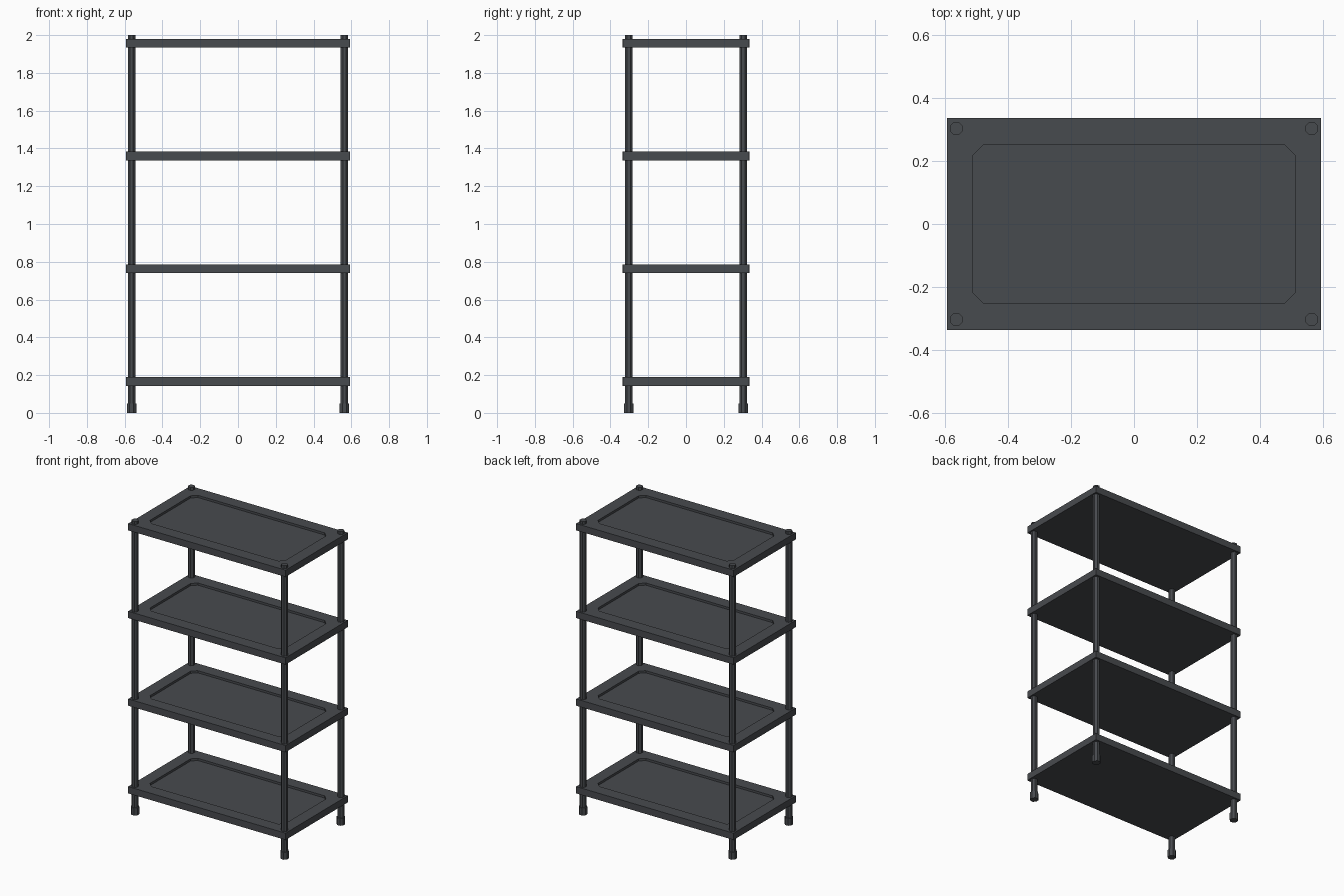
import bpy, bmesh, math
from mathutils import Matrix

if "Cube" in bpy.data.objects:
    bpy.data.objects.remove(bpy.data.objects["Cube"])

steel = bpy.data.materials.new("dark grey metal")
steel.diffuse_color = (0.064, 0.069, 0.077, 1)
steel.use_nodes = True
steel.node_tree.nodes["Principled BSDF"].inputs["Base Color"].default_value = steel.diffuse_color

HX, HY = 0.593, 0.335      # shelf half size
PX, PY = 0.563, 0.303      # pole positions
THICK, DEPTH = 0.046, 0.015


def finish(name, bm):
    bmesh.ops.recalc_face_normals(bm, faces=bm.faces[:])
    me = bpy.data.meshes.new(name)
    bm.to_mesh(me)
    bm.free()
    me.materials.append(steel)
    ob = bpy.data.objects.new(name, me)
    bpy.context.collection.objects.link(ob)
    return ob


def ring(bm, hx, hy, c, z):
    """Eight-point rectangle loop with corners cut by c."""
    pts = [(hx, -hy + c), (hx, hy - c), (hx - c, hy), (-hx + c, hy),
           (-hx, hy - c), (-hx, -hy + c), (-hx + c, -hy), (hx - c, -hy)]
    return [bm.verts.new((x, y, z)) for x, y in pts]


def bridge(bm, a, b):
    n = len(a)
    for i in range(n):
        bm.faces.new((a[i], a[(i + 1) % n], b[(i + 1) % n], b[i]))


# shelf: slab with a shallow chamfered-corner tray pressed into the top
def shelf(name, z):
    bm = bmesh.new()
    top = z + THICK
    rings = [ring(bm, HX, HY, 0.0004, z), ring(bm, HX, HY, 0.0004, top),
             ring(bm, 0.51, 0.25, 0.032, top),
             ring(bm, 0.51, 0.25, 0.032, top - DEPTH)]
    for a, b in zip(rings, rings[1:]):
        bridge(bm, a, b)
    bm.faces.new(rings[0])
    bm.faces.new(rings[-1])
    finish(name, bm)


# octagonal rod with flats facing the axes
def rod(name, x, y, z0, z1, width):
    bm = bmesh.new()
    r = width / 2 / math.cos(math.pi / 8)
    m = Matrix.Translation((x, y, (z0 + z1) / 2)) @ Matrix.Rotation(math.pi / 8, 4, 'Z')
    bmesh.ops.create_cone(bm, cap_ends=True, segments=8, radius1=r, radius2=r,
                          depth=z1 - z0, matrix=m)
    finish(name, bm)


for i, z in enumerate((0.143, 0.740, 1.337, 1.934)):
    shelf(f"shelf_{i + 1}", z)

for sx, side in ((-1, "left"), (1, "right")):
    for sy, end in ((-1, "front"), (1, "back")):
        rod(f"{end}_{side}_pole", sx * PX, sy * PY, 0.02, 2.0, 0.040)
        rod(f"{end}_{side}_foot", sx * PX, sy * PY, 0.0, 0.05, 0.050)
